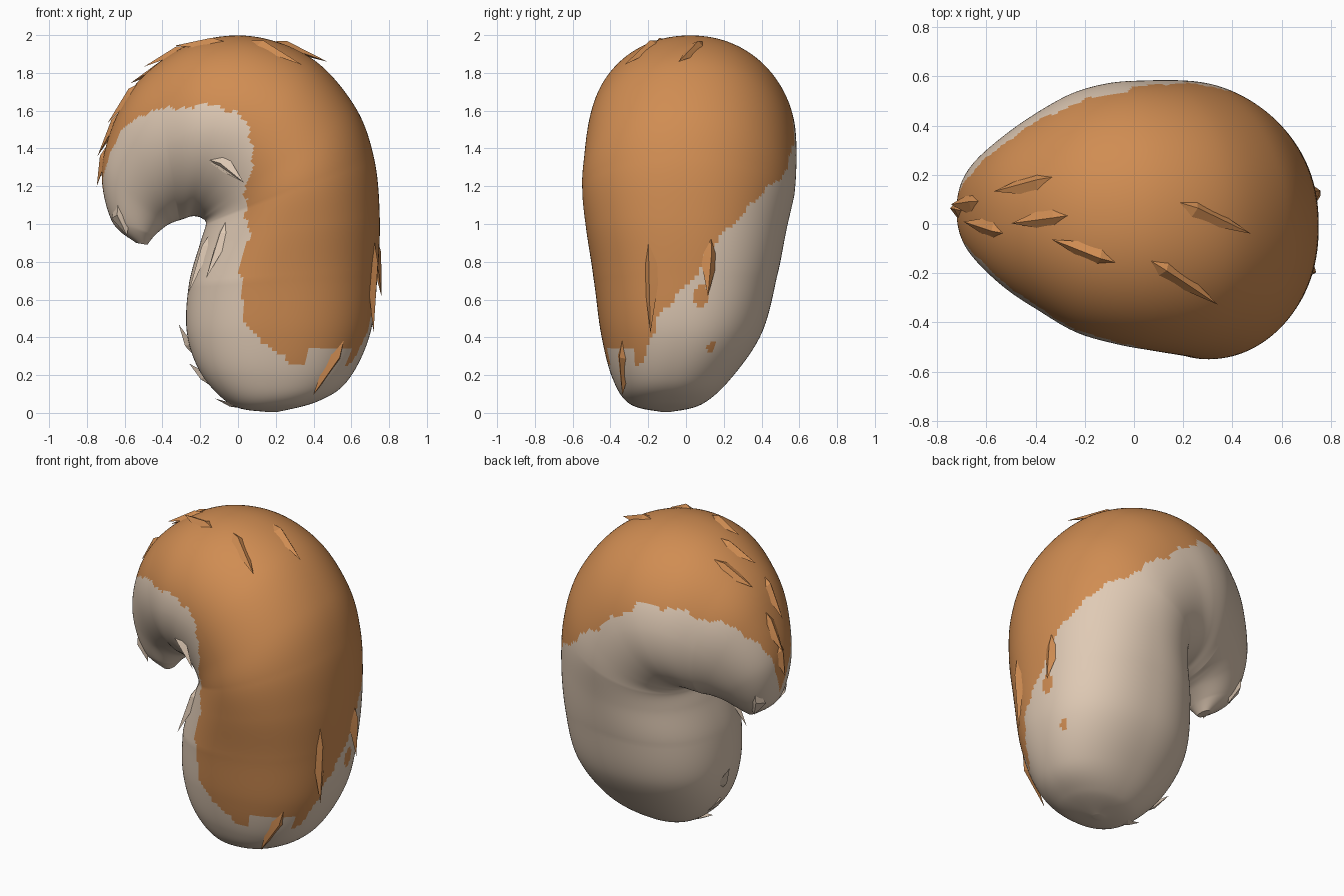
import bpy, bmesh, math
from mathutils import Vector

if "Cube" in bpy.data.objects:
    bpy.data.objects.remove(bpy.data.objects["Cube"])


def material(name, rgb):
    m = bpy.data.materials.new(name)
    m.diffuse_color = (*rgb, 1)
    m.use_nodes = True
    m.node_tree.nodes["Principled BSDF"].inputs["Base Color"].default_value = m.diffuse_color
    return m


MATS = [material("orange fur", (0.63, 0.265, 0.085)),
        material("cream fur", (0.74, 0.59, 0.46))]

# Cross-sections from root to tip:
# outer x, z, inner x, z, y min, y max, front and back colour limit (degrees)
SECTIONS = [
    (0.21, 0.005, 0.15, 0.005, -0.13, -0.08, 50, -60),
    (0.42, 0.06, -0.03, 0.04, -0.30, 0.09, 50, -60),
    (0.58, 0.17, -0.19, 0.20, -0.39, 0.24, 70, -35),
    (0.70, 0.42, -0.27, 0.42, -0.45, 0.40, 103, -18),
    (0.74, 0.75, -0.26, 0.68, -0.49, 0.48, 115, 5),
    (0.75, 1.05, -0.20, 0.90, -0.54, 0.52, 117, 31),
    (0.72, 1.35, -0.17, 1.00, -0.57, 0.55, 123, 64),
    (0.62, 1.62, -0.19, 1.03, -0.56, 0.56, 116, 77),
    (0.40, 1.87, -0.22, 1.04, -0.54, 0.56, 93, 82),
    (0.10, 1.99, -0.25, 1.04, -0.51, 0.55, 79, 75),
    (-0.20, 1.97, -0.28, 1.03, -0.46, 0.51, 75, 70),
    (-0.45, 1.83, -0.31, 1.02, -0.37, 0.44, 64, 64),
    (-0.62, 1.62, -0.34, 1.01, -0.28, 0.37, 46, 46),
    (-0.72, 1.30, -0.38, 0.99, -0.17, 0.28, 25, 18),
    (-0.67, 1.02, -0.44, 0.94, -0.09, 0.18, 0, -5),
    (-0.54, 0.90, -0.48, 0.89, -0.02, 0.08, 0, -5)]
LAST = len(SECTIONS) - 1
SUB = 14


def section(s):
    """Smoothly interpolated cross-section at s."""
    s = min(max(s, 0), LAST)
    i = min(int(s), LAST - 1)
    t = s - i
    p = [SECTIONS[min(max(k, 0), LAST)] for k in range(i - 1, i + 3)]
    return [0.5 * (2 * b + (c - a) * t + (2 * a - 5 * b + 4 * c - d) * t * t
                   + (3 * b - a - 3 * c + d) * t ** 3) for a, b, c, d in zip(*p)]


def power(v, e):
    return math.copysign(abs(v) ** e, v)


def surface(s, deg, lift=0.0):
    """Point on the tail; 0 degrees is the outside of the curl, -90 the front."""
    ox, oz, ix, iz, y0, y1 = section(s)[:6]
    a = math.radians(deg)
    bend = min(max((s - 4) / 2, 0), 1) * min(max((14 - s) / 3, 0), 1)
    c = math.cos(a)
    c = power(c, 0.88 + bend * (0.12 if c > 0 else 0.17))
    n = power(math.sin(a), 0.88 + 0.07 * bend)
    k = (1 + c) / 2
    mid = Vector(((ox + ix) / 2, (y0 + y1) / 2, (oz + iz) / 2))
    # the inner ridge of the fold leans backwards
    lean = 0.09 * bend * (1 - k) ** 2
    p = Vector((ix + (ox - ix) * k, mid.y + (y1 - y0) / 2 * n + lean, iz + (oz - iz) * k))
    return p + (p - mid).normalized() * lift


def colour(s, deg):
    front, back = section(s)[6:]
    wobble = 1.5 * math.sin(s * 5.3) + math.sin(s * 13)
    start = 2.72 if -72 < deg < -33 else 2.35      # pale patches near the root
    if s > start and -front + wobble < deg < back + wobble:
        return 0
    # small stray orange spots
    for cs, ca, rs, ra in ((3.6, 9, 0.16, 4), (2.75, 22, 0.1, 3)):
        if ((s - cs) / rs) ** 2 + ((deg - ca) / ra) ** 2 < 1:
            return 0
    return 1


def finish(bm, name, angle):
    bmesh.ops.recalc_face_normals(bm, faces=bm.faces)
    me = bpy.data.meshes.new(name)
    bm.to_mesh(me)
    bm.free()
    ob = bpy.data.objects.new(name, me)
    bpy.context.collection.objects.link(ob)
    for m in MATS:
        me.materials.append(m)
    bpy.ops.object.select_all(action='DESELECT')
    ob.select_set(True)
    bpy.context.view_layer.objects.active = ob
    bpy.ops.object.shade_smooth_by_angle(angle=math.radians(angle))


# Curled tail body
STEPS, SIDES = LAST * SUB, 160
bm = bmesh.new()
rings = [[bm.verts.new(surface(i / SUB, j * 360 / SIDES - 180)) for j in range(SIDES)]
         for i in range(STEPS + 1)]
for i in range(STEPS):
    for j in range(SIDES):
        k = (j + 1) % SIDES
        f = bm.faces.new((rings[i][j], rings[i][k], rings[i + 1][k], rings[i + 1][j]))
        f.material_index = colour((i + 0.5) / SUB, (j + 0.5) * 360 / SIDES - 180)
for ring in (rings[0], rings[-1]):
    bm.faces.new(ring).material_index = 1
finish(bm, "tail_body", 35)

# Fur tufts: section, angle, section shift, angle shift
TUFTS = [
    (9.4, -12, -1.3, -22), (9, 10, -1.2, -14), (9.3, -22, 1.2, 12),
    (10, 2, 1.2, -6), (10.2, 22, 1.4, -10), (11.2, -12, 1.2, 6),
    (11.9, 8, 1, -4), (12.5, 0, 0.9, 2), (13.3, -60, 1.2, 0),
    (13.3, 60, 1.2, 0), (9.5, -112, -2.3, -2), (6, -140, -1.9, 2),
    (5.6, -158, -1.8, 2), (2.4, 178, 0.8, 0), (1.6, 178, 0.7, -6),
    (0.7, 180, 0.6, 0), (3.3, -42, -1.9, -14), (4.9, -20, -1.9, 2),
    (4.8, 14, -1.2, -2)]
LIFT, WIDTH = 0.04, 0.055
bm = bmesh.new()
for s, a, ds, da in TUFTS:
    base, tip = surface(s, a, -0.02), surface(s + ds, a + da, LIFT)
    out = surface(s + ds * 0.4, a + da * 0.4, LIFT * 0.6)
    up = (surface(s, a, 0.1) - base).normalized()
    side = (tip - base).cross(up).normalized() * WIDTH
    mid = surface(s + ds * 0.4, a + da * 0.4, -0.02)
    v = [bm.verts.new(p) for p in (base, mid + side, tip, mid - side, out)]
    for q in ((0, 1, 4), (1, 2, 4), (2, 3, 4), (3, 0, 4), (0, 3, 2, 1)):
        bm.faces.new([v[n] for n in q]).material_index = colour(s + ds * 0.2, a)
finish(bm, "fur_tufts", 20)
